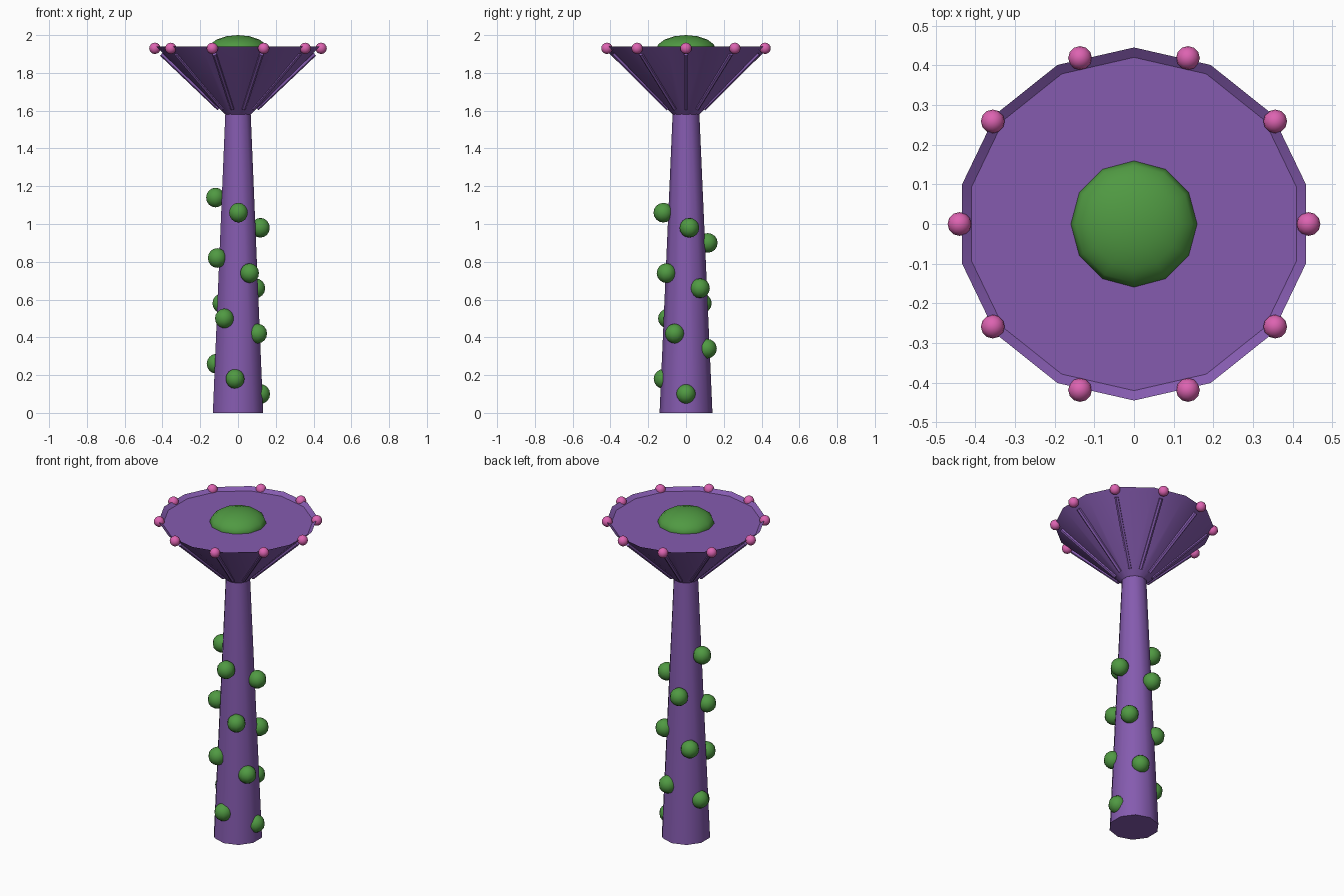
import bpy
import bmesh
import math
from mathutils import Vector

cube = bpy.data.objects.get("Cube")
if cube:
    bpy.data.objects.remove(cube, do_unlink=True)


def make_material(name, rgb):
    mat = bpy.data.materials.new(name)
    mat.use_nodes = True
    mat.diffuse_color = (*rgb, 1)
    mat.node_tree.nodes["Principled BSDF"].inputs["Base Color"].default_value = (*rgb, 1)
    return mat


purple = make_material("purple", (0.235, 0.105, 0.43))
green = make_material("green", (0.08, 0.32, 0.055))
pink = make_material("pink", (0.72, 0.125, 0.44))


def finish(obj, name, mat, angle=40):
    obj.name = name
    obj.data.materials.append(mat)
    bpy.ops.object.shade_smooth_by_angle(angle=math.radians(angle))
    return obj


def ball(name, radius, location, mat, segments=12, rings=8, flatten=1):
    bpy.ops.mesh.primitive_uv_sphere_add(
        segments=segments, ring_count=rings, radius=radius, location=location)
    bpy.context.object.scale.z = flatten
    return finish(bpy.context.object, name, mat, 60)


def around(radius, angle, z):
    return Vector((radius * math.cos(angle), radius * math.sin(angle), z))


# Tapered ten-sided stem
bpy.ops.mesh.primitive_cone_add(vertices=10, radius1=0.14, radius2=0.07,
                                depth=1.6, location=(0, 0, 0.8))
finish(bpy.context.object, "stem", purple)

# Flared cup with a thin lip and a slightly sunken top, lathed from a profile
profile = [(0.07, 1.58), (0.425, 1.92), (0.445, 1.94), (0.42, 1.922)]
sides = 14
bm = bmesh.new()
rings = [[bm.verts.new(around(r, math.pi / 2 + math.tau * i / sides, z))
          for i in range(sides)] for r, z in profile]
for low, high in zip(rings, rings[1:]):
    for i in range(sides):
        j = (i + 1) % sides
        bm.faces.new((low[i], low[j], high[j], high[i]))
bm.faces.new(rings[0][::-1])
bm.faces.new(rings[-1])
mesh = bpy.data.meshes.new("cup")
bm.to_mesh(mesh)
bm.free()
cup = bpy.data.objects.new("cup", mesh)
bpy.context.collection.objects.link(cup)
bpy.ops.object.select_all(action='DESELECT')
cup.select_set(True)
bpy.context.view_layer.objects.active = cup
finish(cup, "cup", purple, 30)

# Dome in the middle of the cup
ball("dome", 0.16, (0, 0, 1.92), green, flatten=0.5)

# Ribs under the cup and beads around its rim
for i in range(10):
    angle = math.tau * i / 10
    start, end = around(0.1, angle, 1.61), around(0.405, angle, 1.9)
    bpy.ops.mesh.primitive_cylinder_add(
        vertices=6, radius=0.012, depth=(end - start).length,
        location=(start + end) / 2,
        rotation=(end - start).to_track_quat('Z', 'Y').to_euler())
    finish(bpy.context.object, f"rib_{i + 1}", purple)
    ball(f"rim_bead_{i + 1}", 0.03, around(0.44, angle, 1.93), pink)

# Bumps spiralling up the stem
for i in range(14):
    ball(f"stem_bump_{i + 1}", 0.052, around(0.12, -1.7 * i, 0.1 + 0.08 * i), green,
         segments=10)
